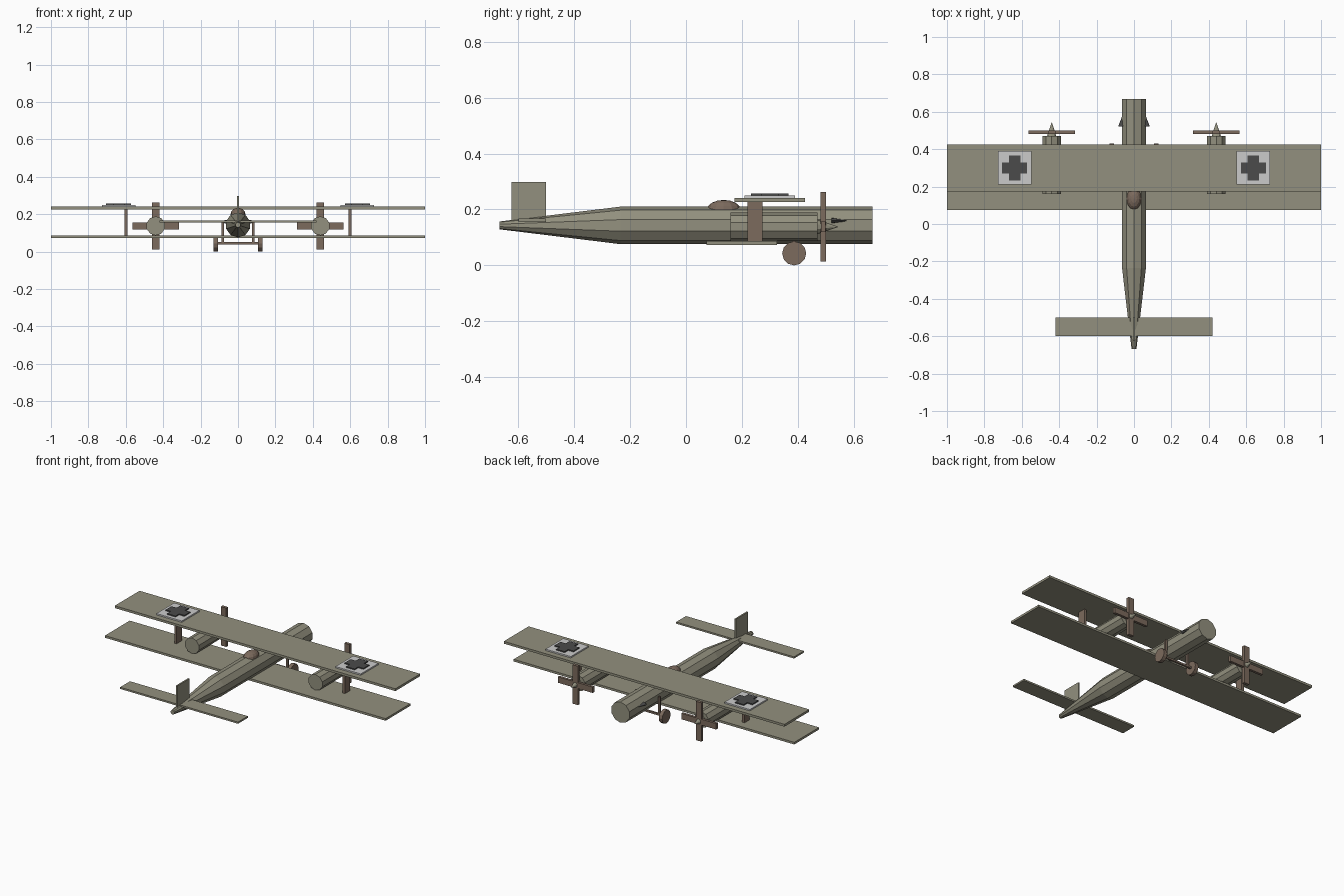
import bpy
import bmesh
from math import pi
from mathutils import Matrix, Vector

default = bpy.data.objects.get("Cube")
if default:
    bpy.data.objects.remove(default, do_unlink=True)


def material(name, rgb):
    mat = bpy.data.materials.new(name)
    mat.use_nodes = True
    colour = (*rgb, 1)
    mat.diffuse_color = colour
    mat.node_tree.nodes["Principled BSDF"].inputs["Base Color"].default_value = colour
    return mat


OLIVE = material("olive canvas", (0.29, 0.28, 0.21))
BROWN = material("brown wood", (0.2, 0.145, 0.11))
WHITE = material("pale grey", (0.6, 0.6, 0.6))
DARK = material("dark grey", (0.07, 0.07, 0.07))


def finish(name, bm, mat):
    bmesh.ops.recalc_face_normals(bm, faces=bm.faces)
    mesh = bpy.data.meshes.new(name)
    bm.to_mesh(mesh)
    bm.free()
    mesh.materials.append(mat)
    obj = bpy.data.objects.new(name, mesh)
    bpy.context.collection.objects.link(obj)
    return obj


def box(name, x, y, z, mat):
    """Box from (min, max) ranges along each axis."""
    bm = bmesh.new()
    bmesh.ops.create_cube(bm, size=1)
    for v in bm.verts:
        v.co = Vector(r[0] if c < 0 else r[1] for c, r in zip(v.co, (x, y, z)))
    return finish(name, bm, mat)


def lathe(name, x, z, stations, mat, sides=10, flat=1):
    """Faceted body along y through (y, radius) stations, one corner on top."""
    bm = bmesh.new()
    rings = []
    for y, r in stations:
        ring = []
        for i in range(sides):
            p = Matrix.Rotation(2 * pi * i / sides, 3, 'Y') @ Vector((0, 0, r))
            ring.append(bm.verts.new((x + p.x, y, z + p.z * flat)))
        rings.append(ring)
    for a, b in zip(rings, rings[1:]):
        for i in range(sides):
            j = (i + 1) % sides
            bm.faces.new((a[i], a[j], b[j], b[i]))
    bm.faces.new(rings[0])
    bm.faces.new(rings[-1])
    return finish(name, bm, mat)


def around(c, half):
    return (c - half, c + half)


# Fuselage and cockpit canopy
lathe("fuselage", 0, 0.143, [(-0.667, 0.014), (-0.235, 0.067), (0.667, 0.067)], OLIVE)
bm = bmesh.new()
bmesh.ops.create_uvsphere(bm, u_segments=12, v_segments=8, radius=1)
bmesh.ops.transform(bm, verts=bm.verts, matrix=Matrix.Translation((0, 0.135, 0.2))
                    @ Matrix.Diagonal((0.04, 0.06, 0.034, 1)))
finish("cockpit_canopy", bm, BROWN)

# Wings and tail surfaces
box("upper_wing", (-1, 1), (0.174, 0.426), (0.226, 0.241), OLIVE)
box("lower_wing", (-1, 1), (0.074, 0.326), (0.073, 0.087), OLIVE)
box("tailplane", (-0.42, 0.42), (-0.6, -0.5), (0.156, 0.167), OLIVE)
box("tail_fin", (-0.005, 0.005), (-0.625, -0.5), (0.15, 0.298), OLIVE)

# Wheel axle
box("axle", (-0.11, 0.11), around(0.387, 0.006), around(0.045, 0.006), BROWN)

for side, s in (("left", 1), ("right", -1)):
    # Wing strut
    box(side + "_wing_strut", around(0.6 * s, 0.008), (0.22, 0.273), (0.085, 0.228), BROWN)

    # Engine, two-bar propeller and spinner
    ex, ez = 0.44 * s, 0.138
    lathe(side + "_engine", ex, ez, [(0.16, 0.051), (0.47, 0.051)], OLIVE)
    box(side + "_propeller_upright", around(ex, 0.019), (0.481, 0.5), around(ez, 0.125), BROWN)
    box(side + "_propeller_level", around(ex, 0.124), (0.482, 0.499), around(ez, 0.019), BROWN)
    lathe(side + "_spinner", ex, ez, [(0.47, 0.026), (0.543, 0.001)], OLIVE)

    # Wheel and its leg
    lathe(side + "_wheel", 0, 0, [(-0.012, 0.043), (0.012, 0.043)], BROWN, 12).matrix_world = (
        Matrix.Translation((0.119 * s, 0.387, 0.043)) @ Matrix.Rotation(pi / 2, 4, 'Z'))
    box(side + "_wheel_leg", around(0.082 * s, 0.007), around(0.387, 0.007), (0.04, 0.16), BROWN)

    # Nose side fairing
    lathe(side + "_nose_fairing", 0.055 * s, 0.16, [(0.52, 0.03), (0.578, 0.008)], DARK, 8, 0.35)

    # Wing emblem: pale panel with a dark cross
    cx, cy = 0.638 * s, 0.3
    box(side + "_emblem_panel", around(cx, 0.09), around(cy, 0.09), (0.241, 0.25), WHITE)
    bm = bmesh.new()
    a, b = 0.067, 0.03
    quarter = [Vector((b, -b, 0)), Vector((a, -b, 0)), Vector((a, b, 0))]
    outline = [bm.verts.new(Matrix.Rotation(k * pi / 2, 3, 'Z') @ p + Vector((cx, cy, 0.25)))
               for k in range(4) for p in quarter]
    face = bm.faces.new(outline)
    top = bmesh.ops.extrude_face_region(bm, geom=[face])["geom"]
    bmesh.ops.translate(bm, vec=(0, 0, 0.007),
                        verts=[g for g in top if isinstance(g, bmesh.types.BMVert)])
    finish(side + "_emblem_cross", bm, DARK)
